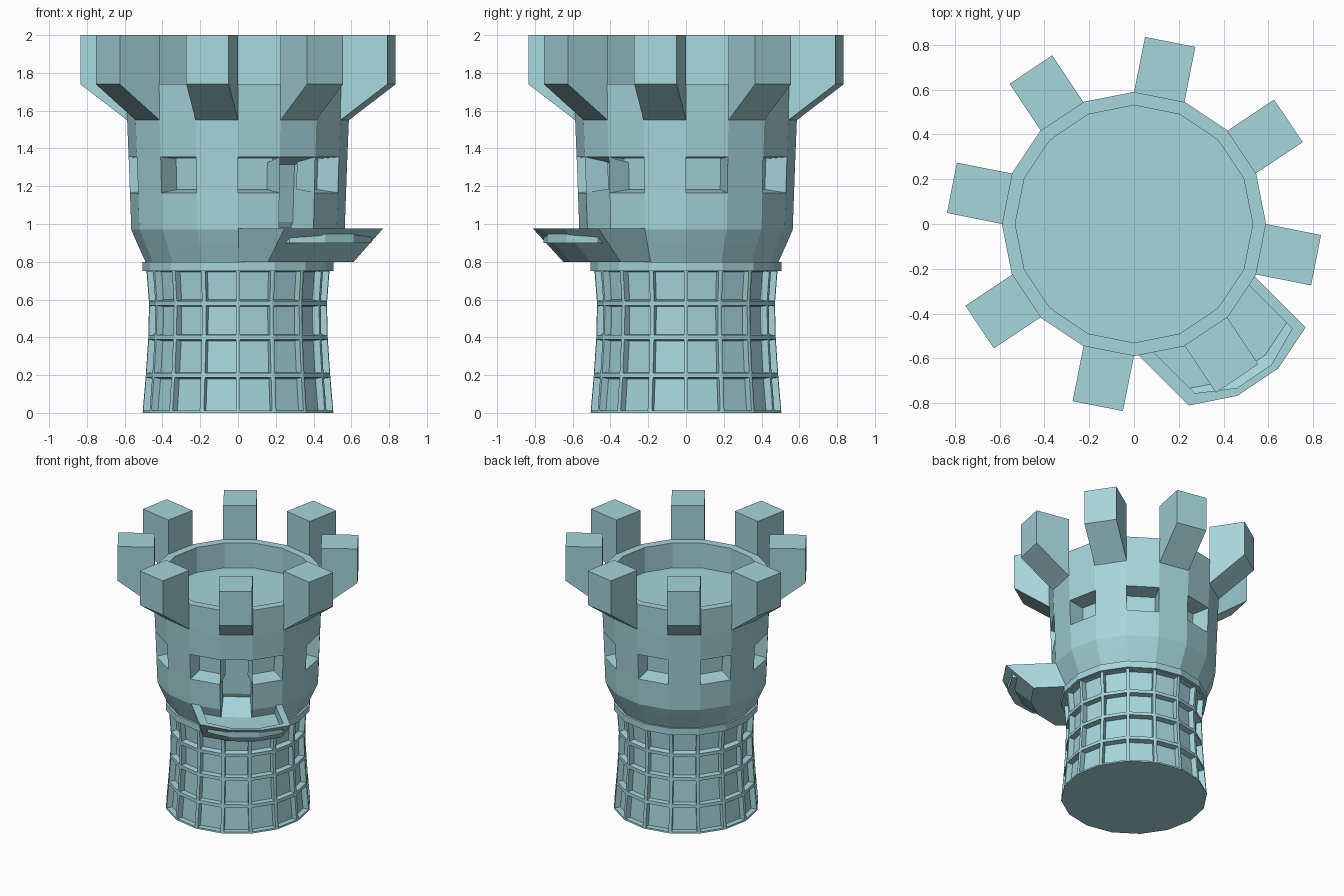
import bpy, bmesh
from math import cos, sin, pi
from mathutils import Vector

cube = bpy.data.objects.get("Cube")
if cube:
    bpy.data.objects.remove(cube)

SIDES = 16
STEP = 2 * pi / SIDES
DOOR = 13  # index of the side that holds the door

stone = bpy.data.materials.new("pale_teal_stone")
stone.use_nodes = True
COLOR = (0.38, 0.67, 0.71, 1)
stone.diffuse_color = COLOR
stone.node_tree.nodes["Principled BSDF"].inputs["Base Color"].default_value = COLOR


def finish(bm, name):
    mesh = bpy.data.meshes.new(name)
    bm.to_mesh(mesh)
    bm.free()
    mesh.materials.append(stone)
    obj = bpy.data.objects.new(name, mesh)
    bpy.context.collection.objects.link(obj)
    return obj


def ring_point(r, k, z):
    return Vector((r * cos(k * STEP), r * sin(k * STEP), z))


def lathe(profile):
    """Capped 16-sided solid; returns it with its side faces as rows[row][side]."""
    bm = bmesh.new()
    rings = [[bm.verts.new(ring_point(r, k, z)) for k in range(SIDES)] for r, z in profile]
    rows = []
    for a, b in zip(rings, rings[1:]):
        rows.append([bm.faces.new((a[k], a[(k + 1) % SIDES], b[(k + 1) % SIDES], b[k]))
                     for k in range(SIDES)])
    bottom = bm.faces.new(rings[0][::-1])
    bm.faces.new(rings[-1])
    bm.normal_update()
    return bm, rows, bottom


# Flared column covered by a lattice of recessed panels
bm, rows, bottom = lathe([(0.505, 0), (0.488, 0.2), (0.475, 0.4), (0.471, 0.58), (0.485, 0.76)])
panels = [f for row in rows for f in row]
bmesh.ops.inset_individual(bm, faces=panels, thickness=0.012, use_even_offset=True)
bmesh.ops.inset_individual(bm, faces=panels, thickness=0.004, depth=-0.04, use_even_offset=True)
bmesh.ops.inset_individual(bm, faces=[bottom], thickness=0.045, use_even_offset=True)
finish(bm, "lattice_column")

# Collar on top of the column
bm, rows, bottom = lathe([(0.505, 0.75), (0.505, 0.8)])
finish(bm, "collar")

# Upper tower with a sunken roof
bm, rows, bottom = lathe([(0.49, 0.8), (0.535, 0.9), (0.565, 0.97), (0.572, 1.165),
                          (0.579, 1.355), (0.587, 1.55), (0.59, 1.74),
                          (0.53, 1.74), (0.53, 1.55)])
# Windows on every second side
bmesh.ops.inset_individual(bm, faces=[rows[3][k] for k in range(0, SIDES, 2)],
                           thickness=0.014, depth=-0.125, use_even_offset=True)
# Tall doorway with a sloping lintel
door = [rows[i][DOOR] for i in (1, 2, 3)]
bmesh.ops.inset_region(bm, faces=door, thickness=0.012, depth=-0.18,
                       use_boundary=True, use_even_offset=True)
for v in door[2].verts:
    if v.co.z > 1.28:
        v.co.z -= 0.035
finish(bm, "tower_body")

# Overhanging battlements on the sides between the windows
apothem = 0.587 * cos(STEP / 2)
half = 0.587 * sin(STEP / 2)
outline = [(0, 1.55), (0.253, 1.74), (0.253, 2), (0, 2)]
for n, k in enumerate(range(1, SIDES, 2)):
    angle = (k + 0.5) * STEP
    out = Vector((cos(angle), sin(angle), 0))
    side = Vector((-sin(angle), cos(angle), 0))
    bm = bmesh.new()
    ends = [[bm.verts.new(out * (apothem + d) + side * s + Vector((0, 0, z)))
             for d, z in outline] for s in (-half, half)]
    bm.faces.new(ends[0])
    bm.faces.new(ends[1])
    for i in range(4):
        j = (i + 1) % 4
        bm.faces.new((ends[0][i], ends[0][j], ends[1][j], ends[1][i]))
    bmesh.ops.recalc_face_normals(bm, faces=bm.faces[:])
    finish(bm, f"battlement_{n + 1}")

# Balcony: the three sides around the door pushed out diagonally
angle = (DOOR + 0.5) * STEP
out = Vector((cos(angle), sin(angle), 0))
side = Vector((-sin(angle), cos(angle), 0))


def balcony_path(r, z, push, squeeze=1, setback=0):
    shift = Vector((push, -push, 0))
    pts = []
    for k in range(DOOR - 1, DOOR + 3):
        p = ring_point(r, k, z)
        p += side * p.dot(side) * (squeeze - 1)
        pts.append(p + shift - out * setback)
    root = [pts[i] - shift for i in (0, -1)]
    return [root[0]] + pts + [root[1]]


bm = bmesh.new()
paths = [balcony_path(0.49, 0.8, 0.16), balcony_path(0.565, 0.975, 0.245),
         balcony_path(0.565, 0.975, 0.245, 0.83, 0.03),
         balcony_path(0.565, 0.9, 0.245, 0.83, 0.03)]
loops = [[bm.verts.new(p) for p in path] for path in paths]
for a, b in zip(loops, loops[1:]):
    for i in range(5):
        bm.faces.new((a[i], a[i + 1], b[i + 1], b[i]))
bm.faces.new(loops[0][::-1])
bm.faces.new(loops[-1])
bm.normal_update()
finish(bm, "balcony")
